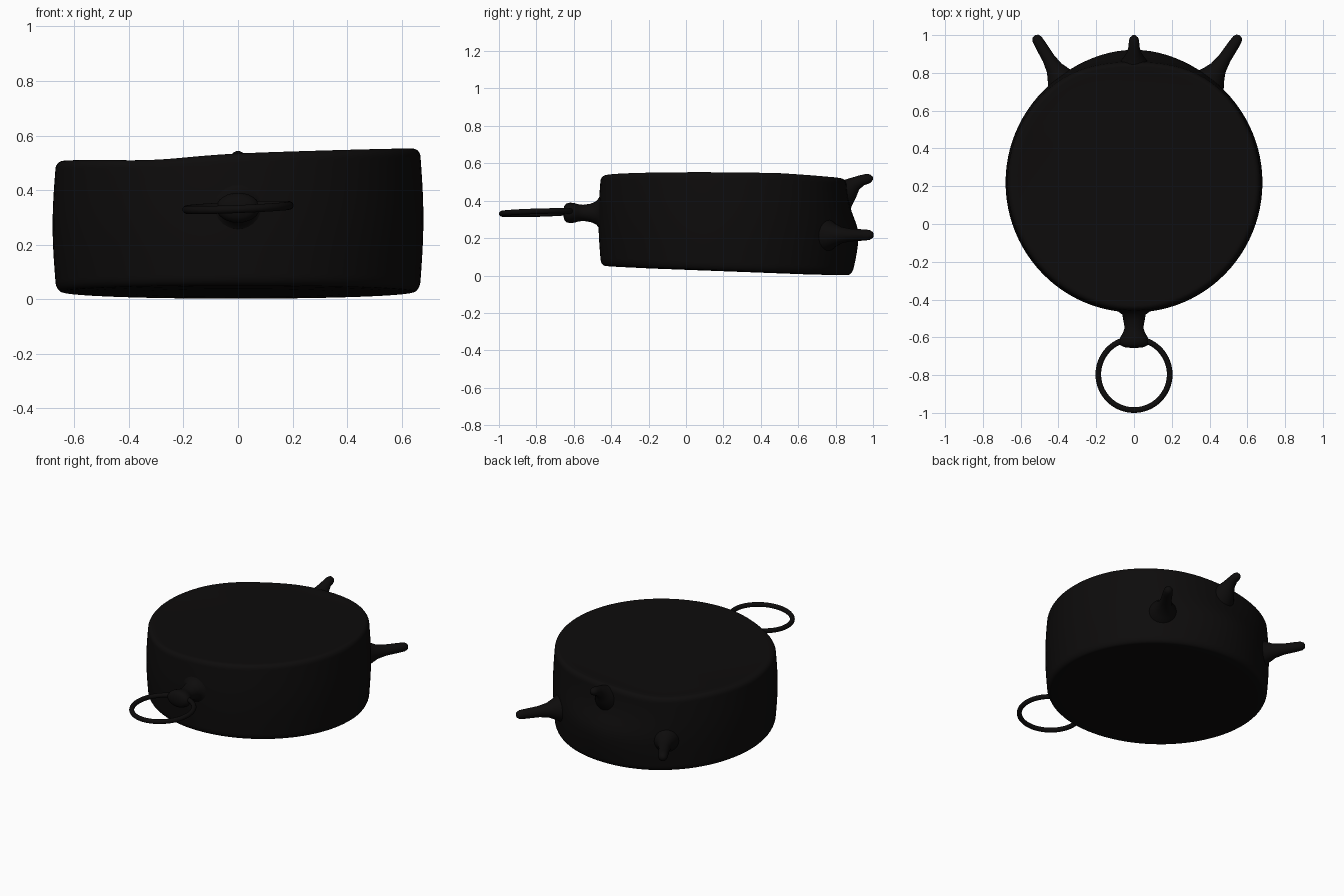
import bpy, bmesh
from math import sin, cos, pi, exp, radians
from mathutils import Vector

if "Cube" in bpy.data.objects:
    bpy.data.objects.remove(bpy.data.objects["Cube"])

dark = bpy.data.materials.new("dark_gloss")
dark.diffuse_color = (0.004, 0.0035, 0.0035, 1)
dark.use_nodes = True
dark.node_tree.nodes["Principled BSDF"].inputs["Base Color"].default_value = dark.diffuse_color


def finish(bm, name):
    bmesh.ops.recalc_face_normals(bm, faces=bm.faces)
    for f in bm.faces:
        f.smooth = True
    me = bpy.data.meshes.new(name)
    bm.to_mesh(me)
    bm.free()
    me.materials.append(dark)
    ob = bpy.data.objects.new(name, me)
    bpy.context.collection.objects.link(ob)
    return ob


def skin(name, rings, closed=False):
    """Bridge equal rings of points; cap the ends or join them in a loop."""
    bm = bmesh.new()
    vs = [[bm.verts.new(p) for p in r] for r in rings]
    n = len(vs[0])
    pairs = list(zip(vs, vs[1:])) + ([(vs[-1], vs[0])] if closed else [])
    for a, b in pairs:
        for i in range(n):
            j = (i + 1) % n
            bm.faces.new((a[i], a[j], b[j], b[i]))
    if not closed:
        bm.faces.new(vs[0])
        bm.faces.new(vs[-1])
    return finish(bm, name)


def rod(name, stations, n=24):
    """Round rod through (x, y, z, radius) stations."""
    pts = [Vector(s[:3]) for s in stations]
    rings = []
    for k, s in enumerate(stations):
        d = pts[min(k + 1, len(pts) - 1)] - pts[max(k - 1, 0)]
        q = d.to_track_quat('Z', 'Y')
        rings.append([pts[k] + q @ Vector((cos(2 * pi * i / n), sin(2 * pi * i / n), 0)) * s[3]
                      for i in range(n)])
    return skin(name, rings)


def prong(name, root, tip, radii):
    """Flared stub with a rounded tip; radii are (fraction, radius)."""
    a, b = Vector(root), Vector(tip)
    return rod(name, [(*a.lerp(b, t), r) for t, r in radii])


def back_depth(h, w):
    """Back half-depth: even all round, pinched under the middle prong, full lower down."""
    sigma = 0.13 if h > 0.22 else 0.3
    mid = 0.648 + 0.055 * exp(-((h - 0.22) / sigma) ** 2)
    k = w ** 8
    return 0.685 * (1 - k) + mid * k


# drum body: rounded profile of (scale, height), slightly tilted
quarter = [radians(d) for d in range(0, 91, 15)]
prof = [(0.02, 0), (0.3, 0), (0.6, 0), (0.85, 0.002)]
prof += [(0.945 + 0.040 * sin(a), 0.05 - 0.046 * cos(a)) for a in quarter]
prof += [(0.985 + 0.015 * sin(pi * k / 12), 0.05 + 0.445 * k / 12) for k in range(1, 12)]
prof += [(0.945 + 0.040 * cos(a), 0.495 + 0.035 * sin(a)) for a in quarter]
prof += [(0.9, 0.528), (0.8, 0.524), (0.4, 0.522), (0.02, 0.522)]
rings = []
N = 96
for s, h in prof:
    t = h / 0.53
    ring = []
    for i in range(N):
        c, w = cos(2 * pi * i / N), sin(2 * pi * i / N)
        x = 0.68 * s * c
        y = 0.22 + s * w * (back_depth(h, w) if w > 0 else 0.688)
        sag = 0.013 * exp(-((x + 0.32) / 0.2) ** 2) + 0.009 * max(0, min(1, (y - 0.5) / 0.25))
        z = h + (1 - t) * (0.023 - 0.038 * (y - 0.2)) + t * (0.034 * x - 0.008 * (y - 0.2) - sag)
        ring.append((x, y, z))
    rings.append(ring)
skin("drum_body", rings)

# front neck with a flared root and a wide knob
neck = rod("front_neck", [(0, y, 0.335, r) for y, r in [
    (-0.42, 0.15), (-0.45, 0.115), (-0.462, 0.085), (-0.48, 0.062), (-0.51, 0.049), (-0.55, 0.043),
    (-0.575, 0.046), (-0.595, 0.052), (-0.62, 0.055), (-0.64, 0.05), (-0.652, 0.035), (-0.656, 0.01)]])
for v in neck.data.vertices:
    if v.co.y < -0.5:
        v.co.x *= 1.15 + 0.35 * max(0, min(1, (-0.55 - v.co.y) / 0.08))

# flat ring held by the knob
R, r, M = 0.189, 0.015, 72
skin("front_ring", [[((R + r * cos(b)) * cos(a), -0.796 + (R + r * cos(b)) * sin(a),
                      0.336 + 0.04 * R * cos(a) + 0.03 * R * sin(a) + r * sin(b))
                     for b in [2 * pi * j / 14 for j in range(14)]]
                    for a in [2 * pi * i / M for i in range(M)]], closed=True)

# back prongs: two low at the sides, one high in the middle
side = [(0, 0.12), (0.2, 0.098), (0.34, 0.066), (0.46, 0.045), (0.62, 0.034),
        (0.85, 0.030), (0.94, 0.027), (0.985, 0.018), (1.0, 0.005)]
prong("left_prong", (-0.335, 0.68, 0.215), (-0.525, 0.998, 0.217), side)
prong("right_prong", (0.35, 0.68, 0.215), (0.56, 0.998, 0.217), side)
rod("middle_prong", [(0, y, z, r) for y, z, r in [
    (0.77, 0.400, 0.105), (0.835, 0.430, 0.085), (0.872, 0.464, 0.058), (0.905, 0.491, 0.038),
    (0.94, 0.509, 0.029), (0.97, 0.517, 0.027), (0.988, 0.520, 0.021), (1.0, 0.522, 0.006)]])
